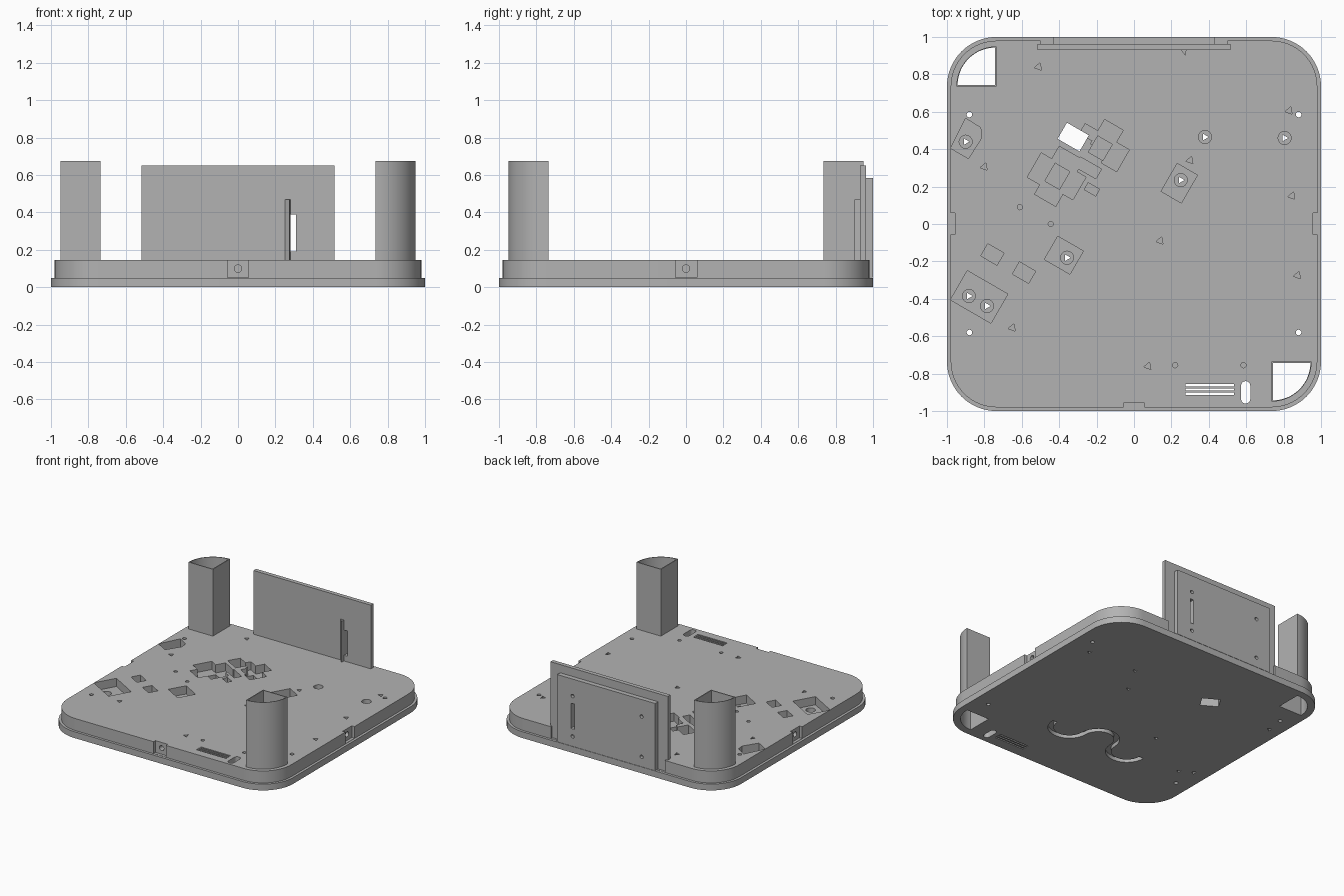
import bpy, bmesh, math
from mathutils import Vector

if "Cube" in bpy.data.objects:
    bpy.data.objects.remove(bpy.data.objects["Cube"])

grey = bpy.data.materials.new("plain grey")
grey.diffuse_color = (0.45, 0.45, 0.45, 1)
grey.use_nodes = True
grey.node_tree.nodes["Principled BSDF"].inputs["Base Color"].default_value = grey.diffuse_color
TILT = math.radians(-30)


def add_prism(bm, pts, z0, z1):
    """Closed prism from a counter-clockwise outline."""
    lo = [bm.verts.new((x, y, z0)) for x, y in pts]
    hi = [bm.verts.new((x, y, z1)) for x, y in pts]
    bm.faces.new(lo[::-1])
    bm.faces.new(hi)
    n = len(pts)
    for i in range(n):
        j = (i + 1) % n
        bm.faces.new((lo[i], lo[j], hi[j], hi[i]))


def make(name, prisms):
    bm = bmesh.new()
    for pts, z0, z1 in prisms:
        add_prism(bm, pts, z0, z1)
    bmesh.ops.recalc_face_normals(bm, faces=bm.faces)
    me = bpy.data.meshes.new(name)
    bm.to_mesh(me)
    bm.free()
    me.materials.append(grey)
    ob = bpy.data.objects.new(name, me)
    bpy.context.collection.objects.link(ob)
    return ob


def cut(ob, prisms, matrix=None):
    cutter = make("cutter", prisms)
    cutter.hide_render = True
    if matrix:
        cutter.data.transform(matrix)
    mod = ob.modifiers.new("cut", 'BOOLEAN')
    mod.operation, mod.solver, mod.object, mod.use_self = 'DIFFERENCE', 'EXACT', cutter, True
    bpy.context.view_layer.objects.active = ob
    bpy.ops.object.modifier_apply(modifier=mod.name)
    bpy.data.objects.remove(cutter)


def smooth(ob):
    bpy.ops.object.select_all(action='DESELECT')
    ob.select_set(True)
    bpy.context.view_layer.objects.active = ob
    bpy.ops.object.shade_smooth_by_angle(angle=math.radians(30))


def arc(cx, cy, r, a0, a1, n):
    return [(cx + r * math.cos(math.radians(a0 + (a1 - a0) * i / n)),
             cy + r * math.sin(math.radians(a0 + (a1 - a0) * i / n))) for i in range(n + 1)]


def circle(x, y, r, n=16, turn=0):
    return arc(x, y, r, turn, turn + 360, n)[:-1]


def box(x0, x1, y0, y1):
    return [(x0, y0), (x1, y0), (x1, y1), (x0, y1)]


def tilted(cx, cy, w, h):
    c, s = math.cos(TILT), math.sin(TILT)
    return [(cx + x * c - y * s, cy + x * s + y * c) for x, y in box(-w / 2, w / 2, -h / 2, h / 2)]


def rounded(half, r):
    c = half - r
    return [p for k, (sx, sy) in enumerate(((1, 1), (-1, 1), (-1, -1), (1, -1)))
            for p in arc(c * sx, c * sy, r, 90 * k, 90 * k + 90, 16)]


def quarter(sign, inset):
    """Quarter disc whose round side faces the outer corner."""
    c, r = 0.735 + inset, 0.215 - 2 * inset
    a = 90 if sign < 0 else 270
    return [(sign * c, -sign * c)] + arc(sign * c, -sign * c, r, a, a + 90, 16)


# Base: flange, and the deck above it
base = make("base_flange", [(rounded(1.0, 0.265), 0, 0.05)])
deck = make("base_deck", [(rounded(0.98, 0.245), 0.05, 0.145)])
join = deck.modifiers.new("join", 'BOOLEAN')
join.operation, join.solver, join.object = 'UNION', 'EXACT', base
bpy.context.view_layer.objects.active = deck
bpy.ops.object.modifier_apply(modifier="join")
bpy.data.objects.remove(base)

# Edge notches and the rear recess for the panel
cut(deck, [(box(-1.1, -0.957, -0.055, 0.06), 0.052, 0.2), (box(0.957, 1.1, -0.055, 0.06), 0.052, 0.2),
           (box(-0.055, 0.055, -1.1, -0.957), 0.052, 0.2), (box(-0.5, 0.5, 0.945, 1.1), 0.052, 0.2)])

# Screw holes in the notches
for x, y, ax in ((0, -0.96, 'X'), (-0.96, 0, 'Y'), (0.96, 0, 'Y')):
    from_mat = Vector((0, 0, 1)).rotation_difference(Vector((1, 0, 0) if ax == 'Y' else (0, 1, 0)))
    m = from_mat.to_matrix().to_4x4()
    m.translation = (x, y, 0.1)
    cut(deck, [(circle(0, 0, 0.02), -0.05, 0.05)], m)

# Tilted component pockets
pockets = [(0.242, 0.218, 0.125, 0.172), (-0.375, -0.167, 0.158, 0.143), (-0.828, -0.39, 0.25, 0.18),
           (-0.757, -0.163, 0.1, 0.075), (-0.588, -0.26, 0.1, 0.075),
           (-0.145, 0.465, 0.115, 0.15), (-0.1, 0.362, 0.095, 0.135), (-0.237, 0.488, 0.09, 0.06),
           (-0.49, 0.29, 0.1, 0.15), (-0.335, 0.215, 0.1, 0.14), (-0.45, 0.17, 0.13, 0.1),
           (-0.36, 0.335, 0.15, 0.1), (-0.245, 0.3, 0.13, 0.06), (-0.225, 0.185, 0.07, 0.042)]
corner = [(-0.98, 0.405), (-0.885, 0.35), (-0.815, 0.46), (-0.82, 0.515), (-0.9, 0.565)]
cut(deck, [(tilted(*p), 0.08, 0.2) for p in pockets] + [(corner, 0.08, 0.2)])
cut(deck, [(tilted(-0.18, 0.405, 0.09, 0.1), 0.05, 0.2), (tilted(-0.41, 0.255, 0.09, 0.11), 0.05, 0.2)])

# Window, corner openings, mounting holes and vents through the base
through = [(tilted(-0.325, 0.465, 0.135, 0.1), -0.1, 0.2)]
through += [(quarter(s, 0.007), -0.1, 0.2) for s in (-1, 1)]
through += [(circle(x, y, 0.015), -0.1, 0.2) for x in (-0.88, 0.88) for y in (-0.58, 0.585)]
through += [(box(0.275, 0.535, y - 0.006, y + 0.006), -0.1, 0.2) for y in (-0.862, -0.885, -0.908)]
through += [(arc(0.597, -0.865, 0.025, 0, 180, 8) + arc(0.597, -0.935, 0.025, 180, 360, 8), -0.1, 0.2)]
cut(deck, through)

# Light seats: round recess with a three-sided hole
lights = [(-0.9, 0.44), (0.38, 0.465), (0.805, 0.46), (0.25, 0.235), (-0.358, -0.18),
          (-0.883, -0.385), (-0.786, -0.438)]
cut(deck, [(circle(x, y, 0.035), 0.04, 0.2) for x, y in lights])
cut(deck, [(circle(x, y, 0.02, 3), -0.1, 0.2) for x, y in lights])

# Small blind holes on the deck
tris = [(-0.51, 0.84), (-0.80, 0.305), (0.83, 0.605), (0.30, 0.34), (0.845, 0.15), (0.14, -0.09),
        (0.875, -0.275), (-0.65, -0.555), (0.075, -0.76)]
dots = [(0.22, -0.755), (0.585, -0.755), (-0.61, 0.09), (-0.445, 0)]
cut(deck, [(circle(x, y, 0.023, 3, 70), 0.09, 0.2) for x, y in tris]
    + [(circle(x, y, 0.014), 0.09, 0.2) for x, y in dots])

# Winding cable groove under the base
mid = [(0.22, -180, 0), (-0.05, 0, 180), (-0.32, 0, -180)]
R, W = 0.135, 0.02
path = arc(0.22, -0.46, R, 0, -180, 14) + arc(-0.05, -0.46, R, 0, 180, 14)[1:] + arc(-0.32, -0.46, R, 0, -180, 14)[1:]
left, right = [], []
for i, p in enumerate(path):
    a, b = Vector(path[max(i - 1, 0)]), Vector(path[min(i + 1, len(path) - 1)])
    d = (b - a).normalized()
    left.append((p[0] - d.y * W, p[1] + d.x * W))
    right.append((p[0] + d.y * W, p[1] - d.x * W))
cut(deck, [(right + left[::-1], -0.1, 0.03)])
smooth(deck)

# Hollow corner posts
for s, name in ((-1, "rear_left_post"), (1, "front_right_post")):
    post = make(name, [(quarter(s, 0), 0.14, 0.675)])
    cut(post, [(quarter(s, 0.007), 0, 1)])
    smooth(post)

# Rear panel with backing plate, slot, screw recesses and rib
panel = make("rear_panel", [(box(-0.515, 0.515, 0.93, 0.963), 0.052, 0.65)])
backing = make("backing_plate", [(box(-0.43, 0.43, 0.963, 1.0), 0.052, 0.585)])
slot = (box(0.28, 0.31, 0.8, 1.1), 0.19, 0.39)
cut(panel, [slot])
cut(backing, [slot])
turn = Vector((0, 0, 1)).rotation_difference(Vector((0, 1, 0))).to_matrix().to_4x4()
for x in (-0.31, 0.295):
    for z in (0.13, 0.45):
        turn.translation = (x, 1.0, z)
        cut(backing, [(circle(0, 0, 0.014), -0.025, 0.05)], turn)
smooth(backing)
make("panel_rib", [([(0.25, 0.93), (0.275, 0.9), (0.28, 0.93)], 0.14, 0.47)])
